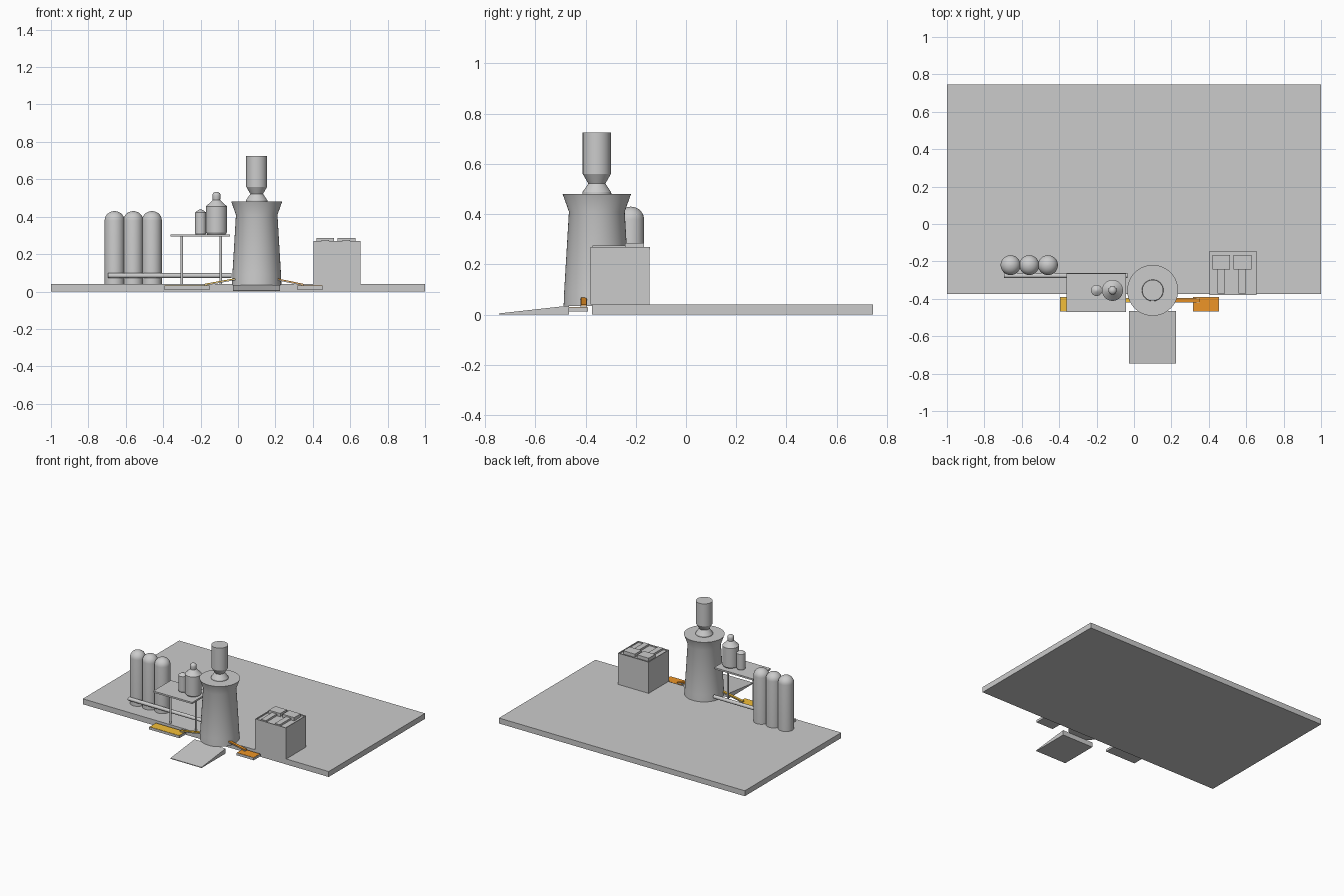
import bpy, bmesh, math
from mathutils import Vector

if "Cube" in bpy.data.objects:
    bpy.data.objects.remove(bpy.data.objects["Cube"])


def make_mat(name, col):
    m = bpy.data.materials.new(name)
    m.diffuse_color = col
    m.use_nodes = True
    m.node_tree.nodes["Principled BSDF"].inputs["Base Color"].default_value = m.diffuse_color
    return m


def finish(bm, name, mat=None, smooth=False):
    bmesh.ops.recalc_face_normals(bm, faces=bm.faces)
    me = bpy.data.meshes.new(name)
    bm.to_mesh(me)
    bm.free()
    ob = bpy.data.objects.new(name, me)
    bpy.context.collection.objects.link(ob)
    if mat:
        me.materials.append(mat)
    if smooth:
        bpy.ops.object.select_all(action='DESELECT')
        ob.select_set(True)
        bpy.context.view_layer.objects.active = ob
        bpy.ops.object.shade_smooth_by_angle(angle=math.radians(25))
    return ob


def box(name, x, y, z, mat=None):
    bm = bmesh.new()
    bmesh.ops.create_cube(bm, size=1)
    for v in bm.verts:
        v.co = [r[0] + (c + 0.5) * (r[1] - r[0]) for c, r in zip(v.co, (x, y, z))]
    return finish(bm, name, mat)


def prism(name, pts, axis, lo, hi, mat=None):
    """Extrude a 2D section along x (points are y,z) or y (points are x,z)."""
    bm = bmesh.new()
    place = (lambda a, b, t: (t, a, b)) if axis == 'x' else (lambda a, b, t: (a, t, b))
    face = bm.faces.new([bm.verts.new(place(a, b, lo)) for a, b in pts])
    ext = bmesh.ops.extrude_face_region(bm, geom=[face])['geom']
    shift = Vector(place(0, 0, hi - lo))
    for v in ext:
        if isinstance(v, bmesh.types.BMVert):
            v.co += shift
    return finish(bm, name, mat)


def lathe(name, cx, cy, prof, n=48):
    """Closed surface of revolution about a vertical axis from (radius, z)."""
    bm = bmesh.new()
    rings = [[bm.verts.new((cx + r * math.cos(2 * math.pi * i / n),
                            cy + r * math.sin(2 * math.pi * i / n), z))
              for i in range(n)] for r, z in prof]
    for a, b in zip(rings, rings[1:]):
        for i in range(n):
            j = (i + 1) % n
            bm.faces.new((a[i], a[j], b[j], b[i]))
    bm.faces.new(rings[0])
    bm.faces.new(rings[-1])
    return finish(bm, name, smooth=True)


def dome(r, z, h, steps=7):
    return [(max(r * math.cos(math.pi / 2 * i / steps), 0.0005),
             z + h * math.sin(math.pi / 2 * i / steps)) for i in range(steps + 1)]


hot = make_mat("hot_orange", (0.85, 0.30, 0.02, 1))
warm = make_mat("warm_yellow", (0.9, 0.52, 0.04, 1))

# Ground slab and entry ramp
box("ground_slab", (-1, 1), (-0.375, 0.745), (0, 0.04))
prism("ramp", [(-0.745, 0), (-0.745, 0.005), (-0.465, 0.036), (-0.465, 0)],
      'x', -0.028, 0.225)

# Main furnace with flared rim
CX, CY = 0.1, -0.355
lathe("furnace_body", CX, CY, [(0.132, 0.035), (0.13, 0.09), (0.111, 0.41), (0.136, 0.48)], 64)
# Hopper stack with waist
lathe("hopper_stack", CX, CY, [(0.058, 0.478), (0.057, 0.488), (0.034, 0.522),
                               (0.056, 0.56), (0.056, 0.725)])

# Three round-topped stoves
for i, x in enumerate((-0.66, -0.56, -0.46)):
    lathe(f"stove_{i + 1}", x, -0.22, [(0.053, 0.035)] + dome(0.053, 0.38, 0.05))

# Blast main running from stoves to furnace
bm = bmesh.new()
bmesh.ops.create_cone(bm, cap_ends=True, segments=24, radius1=0.013, radius2=0.013, depth=0.66)
for v in bm.verts:
    v.co = (v.co.z - 0.365, v.co.x - 0.276, v.co.y + 0.085)
finish(bm, "blast_main", smooth=True)

# Raised platform and its legs
box("platform", (-0.36, -0.044), (-0.47, -0.265), (0.293, 0.305))
for i, x in enumerate((-0.3, -0.092)):
    lathe(f"platform_leg_{i + 1}", x, -0.355, [(0.007, 0.035), (0.007, 0.296)], 16)

# Vessels on the platform
lathe("large_vessel", -0.115, -0.355,
      [(0.048, 0.304), (0.056, 0.316), (0.056, 0.455), (0.02, 0.49), (0.022, 0.505)]
      + dome(0.022, 0.515, 0.018, 5))
lathe("small_vessel", -0.2, -0.355,
      [(0.026, 0.304), (0.03, 0.312), (0.03, 0.422), (0.012, 0.436), (0.0005, 0.44)], 32)

# Filter house with a rim and roof units
box("filter_house", (0.405, 0.655), (-0.375, -0.145), (0.03, 0.262))
box("house_rim_front", (0.405, 0.655), (-0.38, -0.374), (0.04, 0.27))
box("house_rim_back", (0.405, 0.655), (-0.15, -0.144), (0.26, 0.27))
box("house_rim_left", (0.405, 0.411), (-0.375, -0.145), (0.26, 0.27))
box("house_rim_right", (0.649, 0.655), (-0.375, -0.145), (0.26, 0.27))
for i, x in enumerate((0.467, 0.58)):
    box(f"roof_unit_{i + 1}", (x - 0.047, x + 0.047), (-0.243, -0.167), (0.26, 0.286))
    box(f"roof_duct_{i + 1}", (x - 0.02, x + 0.02), (-0.372, -0.24), (0.26, 0.276))

# Casting trays and sloping runners on both sides
for side, x0, x1, run0, run1, mat in (("right", 0.315, 0.455, 0.2, 0.35, hot),
                                      ("left", -0.395, -0.15, -0.01, -0.18, warm)):
    box(f"{side}_tray", (x0, x1), (-0.467, -0.39), (0.012, 0.029))
    box(f"{side}_tray_melt", (x0 + 0.002, x1 - 0.002), (-0.465, -0.392), (0.02, 0.031), mat)
    for part, y0, y1, up, m in (("runner", -0.419, -0.395, 0, None),
                                ("runner_melt", -0.417, -0.397, 0.005, mat)):
        prism(f"{side}_{part}", [(run0, 0.062 + up), (run1, 0.031 + up),
                                 (run1, 0.036 + up), (run0, 0.067 + up)], 'y', y0, y1, m)
